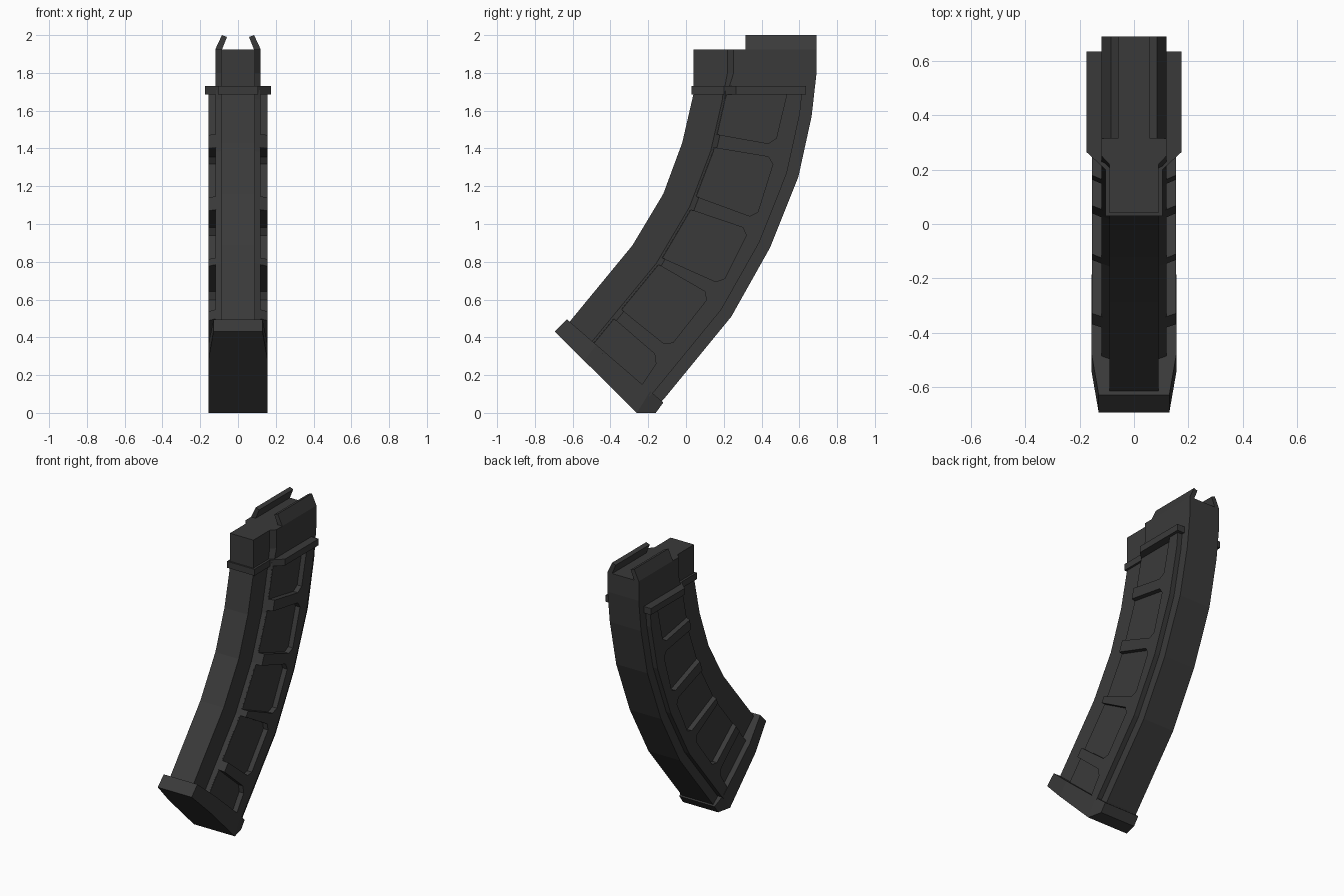
import bpy, bmesh
from mathutils import Vector

if "Cube" in bpy.data.objects:
    bpy.data.objects.remove(bpy.data.objects["Cube"])

mat = bpy.data.materials.new("dark grey")
mat.diffuse_color = (0.042, 0.042, 0.042, 1)
mat.use_nodes = True
mat.node_tree.nodes["Principled BSDF"].inputs["Base Color"].default_value = mat.diffuse_color


def loft(name, rings, copies=(1,)):
    """Skin a closed solid through rings of equal length; copies mirror it in x."""
    bm = bmesh.new()
    for s in copies:
        vs = [[bm.verts.new((x * s, y, z)) for x, y, z in r] for r in rings]
        n = len(vs[0])
        for a, b in zip(vs, vs[1:]):
            for i in range(n):
                j = (i + 1) % n
                bm.faces.new((a[i], a[j], b[j], b[i]))
        bm.faces.new(vs[0])
        bm.faces.new(vs[-1])
    bmesh.ops.recalc_face_normals(bm, faces=bm.faces)
    me = bpy.data.meshes.new(name)
    bm.to_mesh(me)
    bm.free()
    me.materials.append(mat)
    ob = bpy.data.objects.new(name, me)
    bpy.context.collection.objects.link(ob)
    return ob


def section(front, back, half):
    """Symmetric cross-section; half lists (half width, fraction front to back)."""
    f, b = Vector(front), Vector(back)
    pts = [(w, *f.lerp(b, t)) for w, t in half]
    return pts + [(-x, y, z) for x, y, z in reversed(pts)]


# (front, back) points of the curved body in the side plane, top to bottom
curve = [((0.04, 1.69), (0.665, 1.57)), ((-0.02, 1.43), (0.595, 1.25)),
         ((-0.12, 1.16), (0.445, 0.875)), ((-0.285, 0.885), (0.24, 0.51)),
         ((-0.61, 0.49), (-0.12, 0.07)), ((-0.63, 0.465), (-0.145, 0.045))]

# Main curved body with the straight feed block on top
head = [((0.04, 1.925), (0.69, 1.925)), ((0.04, 1.80), (0.69, 1.79))]
core = [(0.09, 0), (0.09, 0.275), (0.12, 0.325), (0.12, 1)]
body = [(0.09, 0), (0.09, 0.245), (0.12, 0.267), (0.12, 1)]
loft("magazine_body", [section(f, b, core) for f, b in head]
     + [section(f, b, body) for f, b in curve])

# Raised side layer, with pockets cut out to leave ribs
raised = [(0.09, 0.245), (0.155, 0.29), (0.155, 0.9), (0.10, 0.9)]
ribs = loft("side_ribs", [section(f, b, raised)
                          for f, b in [((0.04, 1.71), (0.68, 1.71))] + curve])

# Pockets: upper front, upper rear, lower rear, lower front
pockets = [((0.24, 1.80), (0.56, 1.80), (0.47, 1.42), (0.19, 1.47)),
           ((0.17, 1.40), (0.47, 1.35), (0.37, 1.03), (0.07, 1.14)),
           ((0.04, 1.07), (0.335, 0.97), (0.19, 0.68), (-0.09, 0.805)),
           ((-0.12, 0.77), (0.13, 0.625), (-0.09, 0.345), (-0.32, 0.53)),
           ((-0.36, 0.48), (-0.14, 0.29), (-0.25, 0.125), (-0.485, 0.36))]
for i, quad in enumerate(pockets):
    a, b, c, d = map(Vector, quad)
    cut = 0.035
    # open past the front edge, clipped corners at the rear
    outline = [a + (a - b) * 0.3,
               b + (a - b).normalized() * cut, b + (c - b).normalized() * cut,
               c + (b - c).normalized() * cut, c + (d - c).normalized() * cut,
               d + (d - c) * 0.3]
    cutter = loft(f"pocket_cutter_{i + 1}",
                  [[(x, *p) for p in outline] for x in (0.116, 0.25)], (1, -1))
    cutter.hide_render = True
    cutter.hide_viewport = True
    m = ribs.modifiers.new("pocket", 'BOOLEAN')
    m.operation = 'DIFFERENCE'
    m.solver = 'EXACT'
    m.object = cutter

# Collar around the top
plan = [(0.105, 0.03), (0.105, 0.2), (0.175, 0.265), (0.175, 0.635)]
loft("collar", [[(x, y, z) for x, y in plan] + [(-x, y, z) for x, y in reversed(plan)]
                for z in (1.685, 1.73)])

# Feed lips leaning inward
lip = [(0.12, 1.90), (0.12, 1.925), (0.085, 2.0), (0.058, 1.99), (0.088, 1.915), (0.088, 1.90)]
loft("feed_lips", [[(x, y, z) for x, z in lip] for y in (0.315, 0.69)], (1, -1))

# Base plate, tapered at both ends
plate = [((-0.63, 0.495), (-0.695, 0.43), 0.13), ((-0.475, 0.361), (-0.54, 0.277), 0.157),
         ((-0.19, 0.115), (-0.26, 0.0), 0.157), ((-0.12, 0.055), (-0.16, 0.0), 0.135)]
loft("base_plate", [[(w, *t), (-w, *t), (-w, *b), (w, *b)] for t, b, w in plate])
